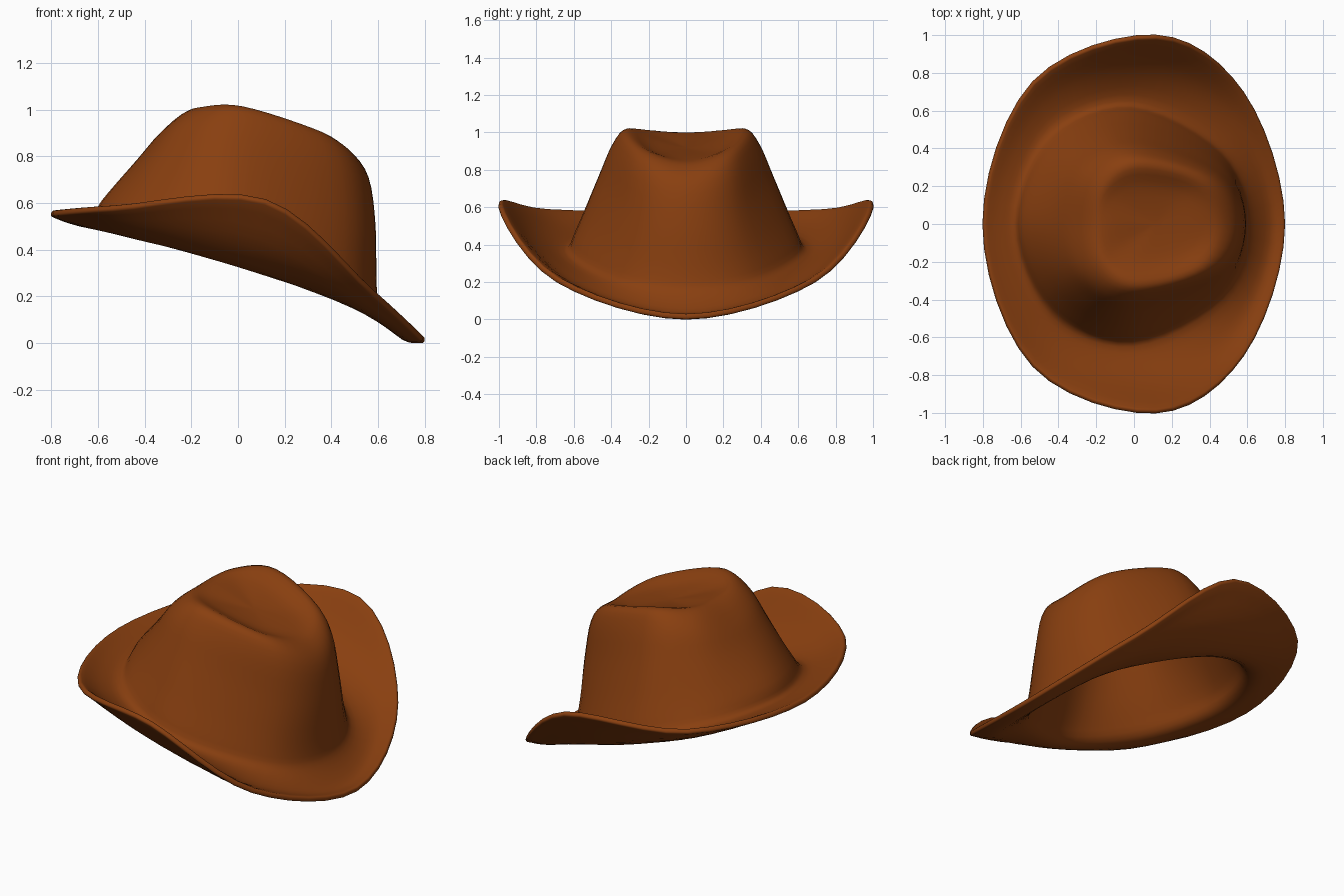
import bpy
import bmesh
from mathutils import Vector

if "Cube" in bpy.data.objects:
    bpy.data.objects.remove(bpy.data.objects["Cube"])

AROUND = 6   # columns between neighbouring key points of a ring
ACROSS = 4   # rows between neighbouring rings

# Half rings from brim edge to crown dent: front, front quarter, side, back quarter, back
brim_edge = [(.80, 0, .03), (.585, .69, .23), (.12, .985, .622), (-.53, .745, .595), (-.795, 0, .572)]
brim_middle = [(.72, 0, .04), (.53, .55, .175), (.07, .82, .43), (-.48, .62, .51), (-.71, 0, .54)]
crown_foot = [(.62, 0, .14), (.475, .40, .20), (0, .65, .357), (-.44, .49, .48), (-.63, 0, .53)]
lower_wall = [(.595, 0, .24), (.455, .36, .30), (-.02, .59, .46), (-.41, .42, .57), (-.585, 0, .61)]
upper_wall = [(.59, 0, .50), (.455, .295, .56), (-.02, .475, .74), (-.33, .33, .78), (-.43, 0, .79)]
shoulder = [(.56, 0, .71), (.43, .26, .80), (0, .395, .93), (-.25, .28, .935), (-.335, 0, .90)]
ridge = [(.48, 0, .82), (.36, .23, .905), (.02, .32, 1.015), (-.17, .21, 1.01), (-.23, 0, .985)]
dent = [(.36, 0, .865), (.26, .15, .895), (.03, .19, .965), (-.10, .13, .985), (-.14, 0, .995)]
dent_centre = Vector((.11, 0, .92))


def spline(a, b, c, d, t):
    """Smooth curve from b to c."""
    return 0.5 * (2 * b + (c - a) * t + (2 * a - 5 * b + 4 * c - d) * t ** 2
                  + (3 * b - a - 3 * c + d) * t ** 3)


def full_ring(half):
    """Mirror a half ring and resample it as a smooth closed loop."""
    keys = [Vector(p) for p in half]
    keys += [Vector((p.x, -p.y, p.z)) for p in keys[3:0:-1]]
    n = len(keys)
    return [spline(keys[i - 1], keys[i], keys[(i + 1) % n], keys[(i + 2) % n], s / AROUND)
            for i in range(n) for s in range(AROUND)]


rings = [full_ring(h) for h in (brim_edge, brim_middle, crown_foot, lower_wall,
                                upper_wall, shoulder, ridge, dent)]
cols = len(rings[0])

# Smooth columns running from the brim edge to the middle of the dent
columns = []
for i in range(cols):
    keys = [r[i] for r in rings] + [dent_centre]
    keys = [2 * keys[0] - keys[1]] + keys + [rings[-1][(i + cols // 2) % cols]]
    columns.append([spline(*keys[k:k + 4], s / ACROSS)
                    for k in range(len(keys) - 3) for s in range(ACROSS)])

# Felt surface
bm = bmesh.new()
grid = [[bm.verts.new(p) for p in col] for col in columns]
centre = bm.verts.new(dent_centre)
for i in range(cols):
    a, b = grid[i], grid[(i + 1) % cols]
    for j in range(len(a) - 1):
        bm.faces.new((a[j], b[j], b[j + 1], a[j + 1]))
    bm.faces.new((a[-1], b[-1], centre))
mesh = bpy.data.meshes.new("hat")
bm.to_mesh(mesh)
bm.free()

hat = bpy.data.objects.new("hat", mesh)
bpy.context.collection.objects.link(hat)
felt = bpy.data.materials.new("brown felt")
felt.diffuse_color = (.25, .05, .005, 1)
felt.use_nodes = True
felt.node_tree.nodes["Principled BSDF"].inputs["Base Color"].default_value = felt.diffuse_color
mesh.materials.append(felt)

# Thickness and a rounded brim edge
solid = hat.modifiers.new("thickness", 'SOLIDIFY')
solid.thickness = .03
solid.offset = -1
bevel = hat.modifiers.new("rounded_edge", 'BEVEL')
bevel.width = .012
bevel.segments = 3
bevel.limit_method = 'ANGLE'
bevel.angle_limit = 1.0
for poly in mesh.polygons:
    poly.use_smooth = True
